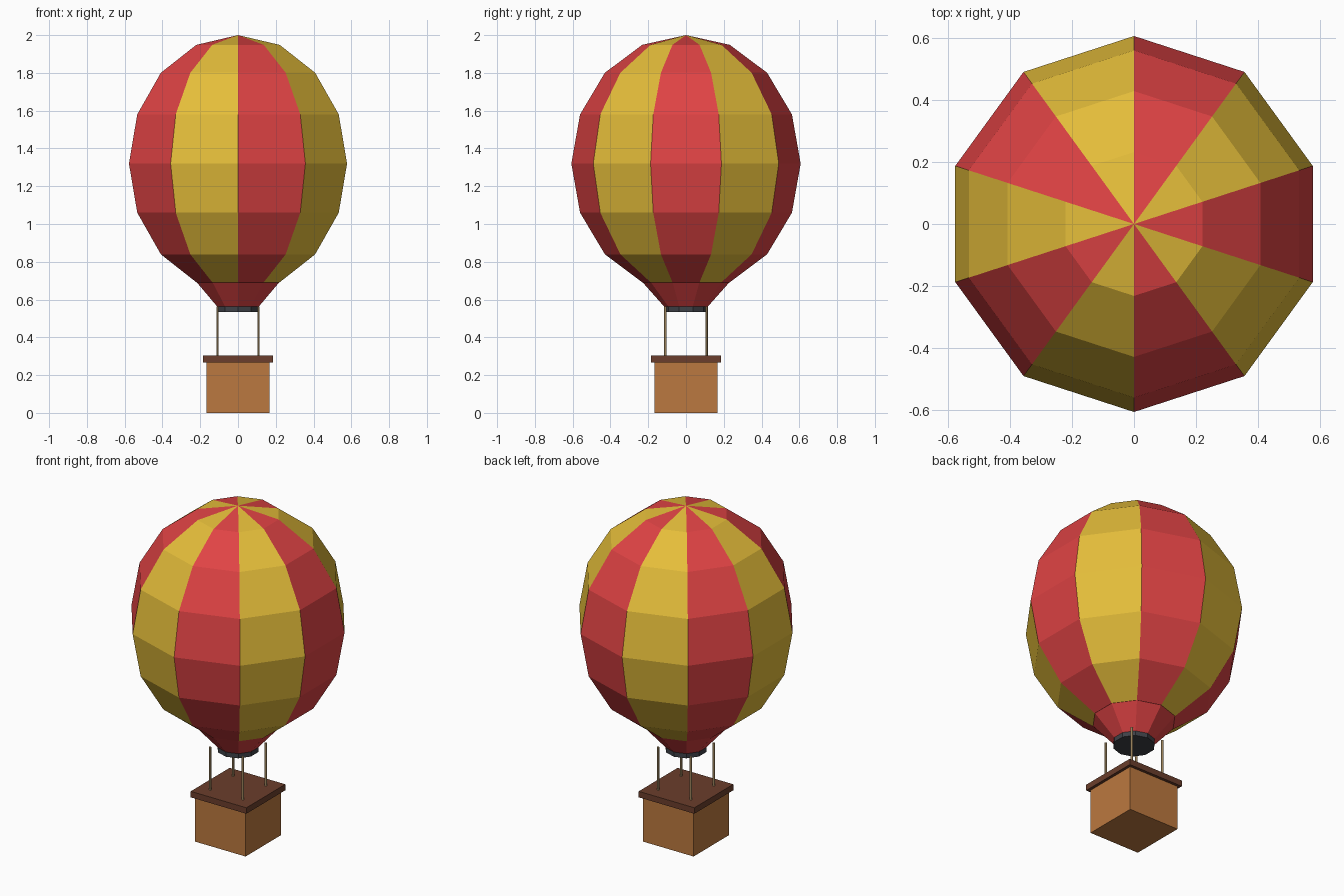
import bpy, math
from mathutils import Matrix

cube = bpy.data.objects.get("Cube")
if cube:
    bpy.data.objects.remove(cube)


def material(name, color):
    mat = bpy.data.materials.new(name)
    mat.use_nodes = True
    mat.diffuse_color = (*color, 1)
    mat.node_tree.nodes["Principled BSDF"].inputs["Base Color"].default_value = (*color, 1)
    return mat


YELLOW = material("yellow fabric", (0.78, 0.51, 0.042))
RED = material("red fabric", (0.74, 0.056, 0.058))
CHARCOAL = material("charcoal metal", (0.048, 0.052, 0.062))
ROPE = material("tan rope", (0.55, 0.38, 0.18))
WICKER = material("brown wicker", (0.50, 0.19, 0.05))
TRIM = material("dark wood trim", (0.145, 0.048, 0.025))

GORES = 10


def finish(name, *mats):
    obj = bpy.context.object
    obj.name = name
    for mat in mats:
        obj.data.materials.append(mat)
    return obj


def box(name, half, bottom, top, mat):
    bpy.ops.mesh.primitive_cube_add(size=1, location=(0, 0, (bottom + top) / 2))
    obj = finish(name, mat)
    obj.data.transform(Matrix.Diagonal((2 * half, 2 * half, top - bottom, 1)))


def frustum(name, sides, r_bottom, r_top, bottom, top, mat, x=0, y=0):
    bpy.ops.mesh.primitive_cone_add(vertices=sides, radius1=r_bottom, radius2=r_top,
                                    depth=top - bottom, location=(x, y, (bottom + top) / 2))
    finish(name, mat)


# Envelope: faceted ellipsoid with a gore edge at front and back
bpy.ops.mesh.primitive_uv_sphere_add(segments=GORES, ring_count=8, radius=1,
                                     location=(0, 0, 1.32))
envelope = finish("envelope", YELLOW, RED)
envelope.data.transform(Matrix.Diagonal((0.607, 0.607, 0.68, 1)))

# Alternate the gore colours, counting round from the back edge
for face in envelope.data.polygons:
    angle = math.atan2(face.center.y, face.center.x) - math.pi / 2
    face.material_index = math.floor(angle / (math.tau / GORES)) % 2

# Skirt and burner ring under the envelope
frustum("skirt", GORES, 0.113, 0.233, 0.56, 0.695, RED)
frustum("burner_ring", GORES, 0.116, 0.116, 0.535, 0.563, CHARCOAL)

# Ropes at the four corners
for x, side in ((-0.109, "right"), (0.109, "left")):
    for y, end in ((-0.109, "front"), (0.109, "back")):
        frustum(f"rope_{end}_{side}", 6, 0.007, 0.007, 0.29, 0.562, ROPE, x, y)

# Basket with its overhanging rim
box("basket", 0.168, 0, 0.27, WICKER)
box("basket_rim", 0.185, 0.268, 0.304, TRIM)
